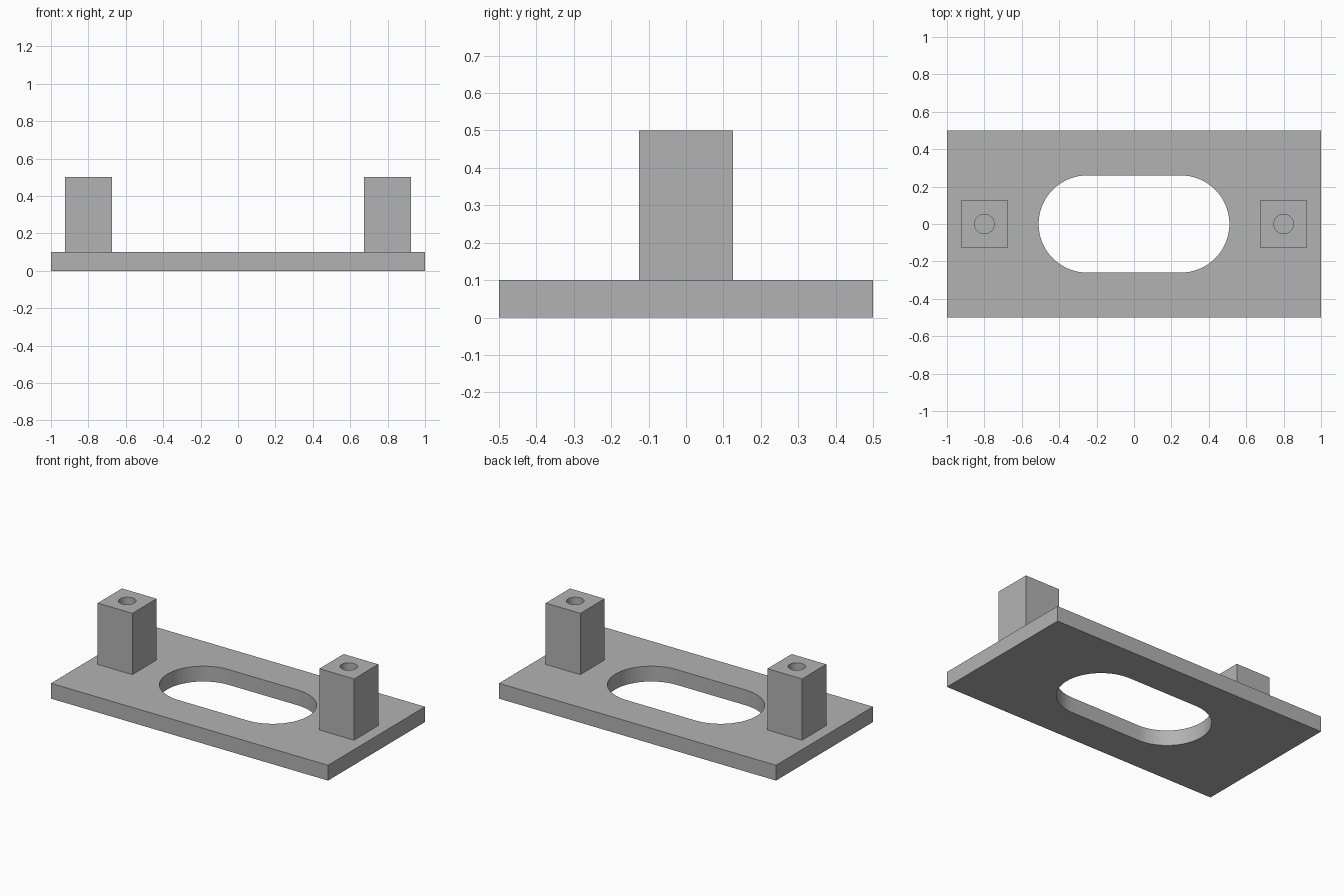
import bpy, bmesh
from math import cos, sin, pi, radians

cube = bpy.data.objects.get("Cube")
if cube:
    bpy.data.objects.remove(cube, do_unlink=True)

GREY = (0.45, 0.45, 0.45, 1)
grey = bpy.data.materials.new("plain grey")
grey.use_nodes = True
grey.diffuse_color = GREY
grey.node_tree.nodes["Principled BSDF"].inputs["Base Color"].default_value = GREY


def prism(name, outline, z0, z1):
    """Extrude a closed counter-clockwise outline from z0 up to z1."""
    bm = bmesh.new()
    base = bm.faces.new([bm.verts.new((x, y, z0)) for x, y in outline])
    top = bmesh.ops.extrude_face_region(bm, geom=[base], use_keep_orig=True)["geom"]
    verts = [v for v in top if isinstance(v, bmesh.types.BMVert)]
    bmesh.ops.translate(bm, verts=verts, vec=(0, 0, z1 - z0))
    bmesh.ops.recalc_face_normals(bm, faces=bm.faces)
    mesh = bpy.data.meshes.new(name)
    bm.to_mesh(mesh)
    bm.free()
    mesh.materials.append(grey)
    obj = bpy.data.objects.new(name, mesh)
    bpy.context.collection.objects.link(obj)
    return obj


def rectangle(cx, half_x, half_y):
    return [(cx + sx * half_x, sy * half_y)
            for sx, sy in ((-1, -1), (1, -1), (1, 1), (-1, 1))]


def arc(cx, radius, start, sweep, steps):
    return [(cx + radius * cos(start + sweep * i / steps),
             radius * sin(start + sweep * i / steps)) for i in range(steps + 1)]


def cut(obj, cutter):
    """Cut the opening, discard the cutter and smooth only the round walls."""
    cutter.hide_render = True
    mod = obj.modifiers.new("opening", "BOOLEAN")
    mod.operation = "DIFFERENCE"
    mod.solver = "EXACT"
    mod.object = cutter
    bpy.ops.object.select_all(action="DESELECT")
    bpy.context.view_layer.objects.active = obj
    obj.select_set(True)
    bpy.ops.object.modifier_apply(modifier=mod.name)
    bpy.data.objects.remove(cutter, do_unlink=True)
    bpy.ops.object.shade_smooth_by_angle(angle=radians(30))


# Base plate with a rounded slot through it
plate_top = 0.1
slot = arc(0.25, 0.26, -pi / 2, pi, 32) + arc(-0.25, 0.26, pi / 2, pi, 32)
plate = prism("base_plate", rectangle(0, 1, 0.5), 0, plate_top)
cut(plate, prism("slot_cutter", slot, -0.1, 0.2))

# Square posts, each with a blind screw hole in its top
for side, x in (("left", 0.8), ("right", -0.8)):
    post = prism(side + "_post", rectangle(x, 0.125, 0.125), plate_top, 0.5)
    hole = arc(x, 0.052, 0, 2 * pi, 32)[:-1]
    cut(post, prism(side + "_hole_cutter", hole, 0.2, 0.6))
